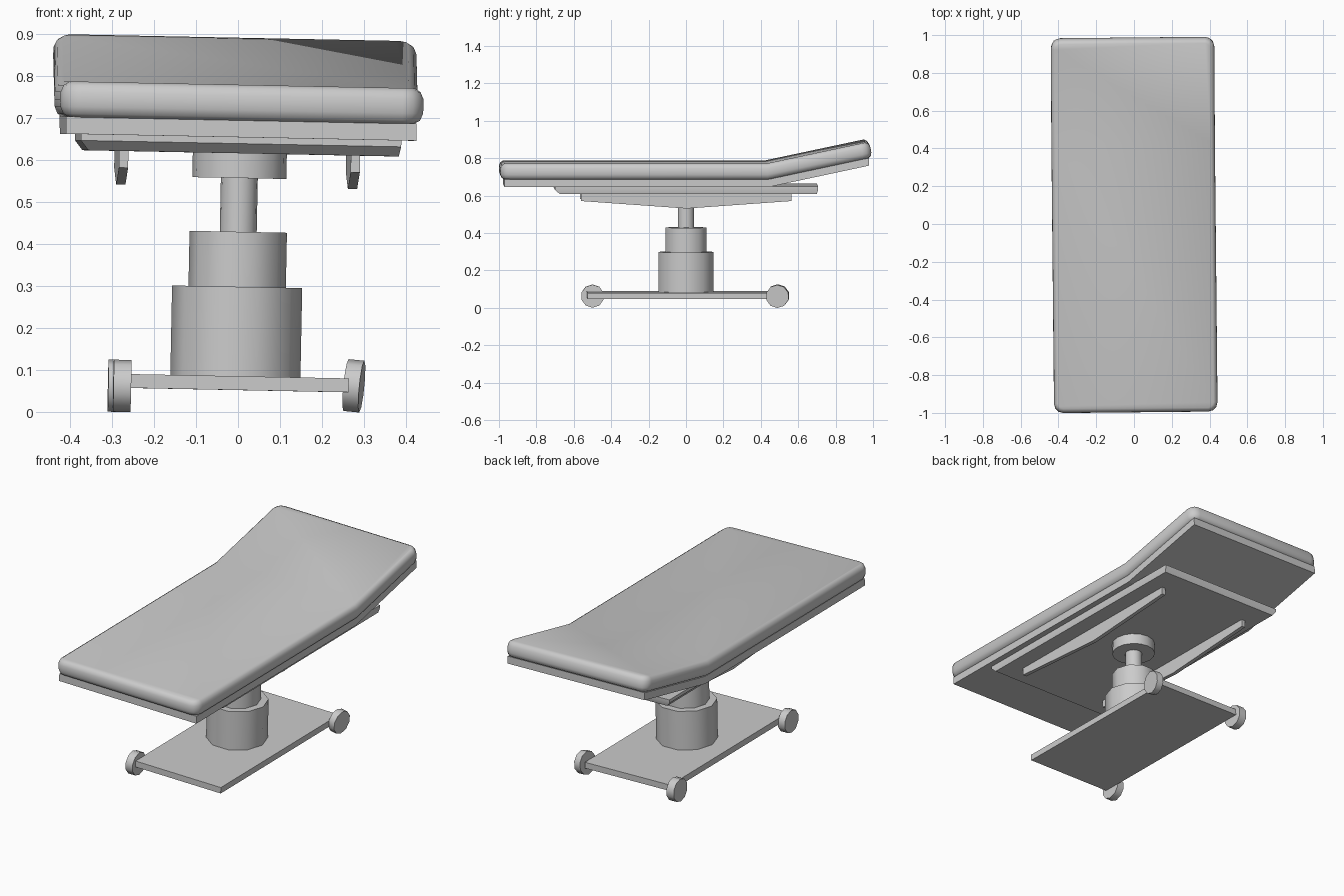
import bpy, bmesh
from math import sin, cos, tan, pi, radians
from mathutils import Matrix, Vector, Euler

if "Cube" in bpy.data.objects:
    bpy.data.objects.remove(bpy.data.objects["Cube"])

# whole table leans slightly to one side and is turned a touch
LEAN = (Matrix.Translation((-0.008, 0, 0)) @ Matrix.Rotation(0.01, 4, 'Z')
        @ Matrix.Rotation(0.02, 4, 'Y'))


def loft(name, rings, matrix=LEAN, bend=None, angle=45):
    """Skin a stack of closed rings, cap both ends, optionally bend."""
    bm = bmesh.new()
    vs = [[bm.verts.new(p) for p in r] for r in rings]
    n = len(vs[0])
    for a, b in zip(vs, vs[1:]):
        for i in range(n):
            j = (i + 1) % n
            bm.faces.new((a[i], a[j], b[j], b[i]))
    bm.faces.new(vs[0][::-1])
    bm.faces.new(vs[-1])
    if bend:
        y0 = bend[0]
        bmesh.ops.bisect_plane(bm, geom=bm.verts[:] + bm.edges[:] + bm.faces[:],
                               plane_co=(0, y0, 0), plane_no=(0, 1, 0))
        for v in bm.verts:
            if v.co.y > y0 - 1e-4:
                bend[1](v)
    bmesh.ops.recalc_face_normals(bm, faces=bm.faces[:])
    bm.transform(matrix)
    me = bpy.data.meshes.new(name)
    bm.to_mesh(me)
    bm.free()
    me.shade_smooth()
    me.set_sharp_from_angle(angle=radians(angle))
    ob = bpy.data.objects.new(name, me)
    bpy.context.collection.objects.link(ob)
    return ob


def rect(x0, x1, y0, y1, z):
    return [(x0, y0, z), (x1, y0, z), (x1, y1, z), (x0, y1, z)]


def circle(r, z, n=10):
    return [(r * cos(2 * pi * i / n), r * sin(2 * pi * i / n), z) for i in range(n)]


def rounded(hx, hy, r, z, cx=0, steps=3):
    pts = []
    for k, (sx, sy) in enumerate(((1, 1), (-1, 1), (-1, -1), (1, -1))):
        for i in range(steps + 1):
            a = (k + i / steps) * pi / 2
            pts.append((cx + sx * (hx - r) + r * cos(a), sy * (hy - r) + r * sin(a), z))
    return pts


# mattress with bulging rim and raised head end
BEND, TILT, MID = 0.43, radians(12), 0.737


def raise_head(v):
    y, z = v.co.y - BEND, v.co.z - MID
    if y < 1e-4:
        v.co.y -= z * tan(TILT / 2)
    else:
        v.co.y = BEND + y * cos(TILT) - z * sin(TILT)
        v.co.z = MID + y * sin(TILT) + z * cos(TILT)


profile = [(0.695, 0.022), (0.703, 0.008), (0.72, 0.001), (0.737, 0),
           (0.755, 0.001), (0.771, 0.008), (0.78, 0.022)]
loft("mattress", [rounded(0.433 - i, 0.997 - i, 0.05 - i, z, -0.007) for z, i in profile],
     bend=(BEND, raise_head), angle=40)


# board under the mattress
def shear_head(v):
    v.co.z += (v.co.y - 0.44) * 0.213


loft("mattress_board", [rect(-0.425, 0.41, -0.975, 0.975, z) for z in (0.655, 0.696)],
     bend=(0.44, shear_head), angle=8)

# support tray with chamfered edges
loft("support_tray", [rect(-0.368, 0.372, -0.68, 0.695, 0.617),
                      rect(-0.386, 0.377, -0.705, 0.703, 0.64),
                      rect(-0.386, 0.377, -0.705, 0.703, 0.657)], angle=20)

# tapered ribs under the tray
for side, x in (("left", -0.282), ("right", 0.27)):
    loft(side + "_rib", [[(x + d, -0.565, 0.62), (x + d, -0.565, 0.577), (x + d, 0, 0.537),
                          (x + d, 0.56, 0.577), (x + d, 0.56, 0.62)]
                         for d in (-0.011, 0.011)], angle=3)

# telescopic column
for name, r, z0, z1 in (("lower_column", 0.155, 0.08, 0.299),
                        ("middle_column", 0.116, 0.29, 0.43),
                        ("lift_rod", 0.044, 0.42, 0.57),
                        ("top_flange", 0.112, 0.558, 0.625)):
    n = 16 if r < 0.115 else 10
    loft(name, [circle(r, z0, n), circle(r, z1, n)])

# base plate
loft("base_plate", [rect(-0.255, 0.265, -0.53, 0.52, z) for z in (0.053, 0.086)], angle=20)

# three wheels, the right one slightly askew
for name, pos, w, rot in (("front_left_wheel", (-0.276, -0.5, 0.063), 0.042, (0, 0.02, 0.01)),
                          ("back_left_wheel", (-0.287, 0.49, 0.063), 0.045, (0, 0.02, 0.01)),
                          ("back_right_wheel", (0.276, 0.49, 0.063), 0.038, (0, 0.1, -0.1))):
    m = (Matrix.Translation(Vector(pos)) @ Euler(rot).to_matrix().to_4x4()
         @ Matrix.Rotation(pi / 2, 4, 'Y'))
    loft(name, [circle(0.062, -w / 2), circle(0.062, w / 2)], m)
